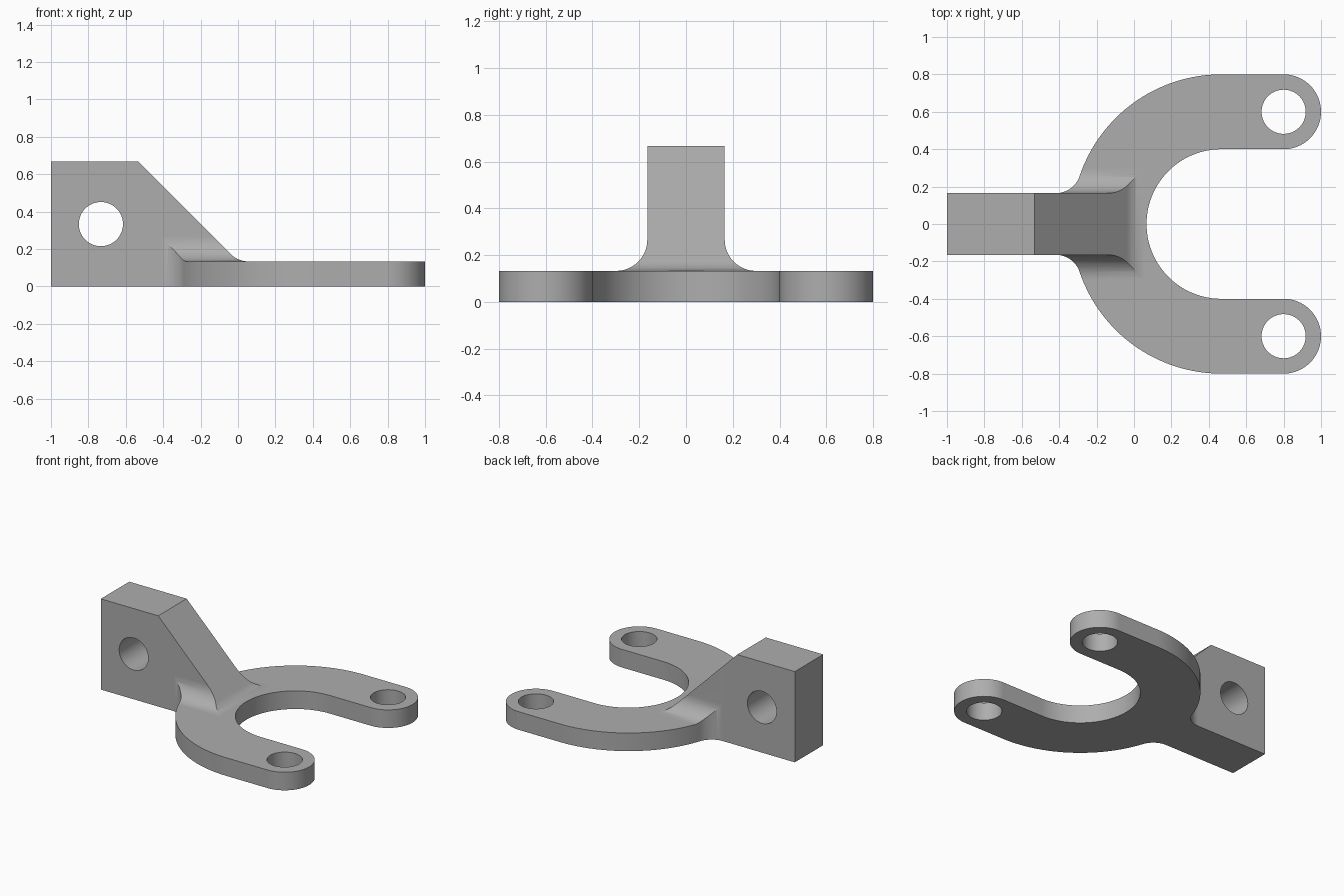
import bpy
import bmesh
from math import sin, cos, pi, sqrt, tan
from mathutils import Matrix, Vector

cube = bpy.data.objects.get("Cube")
if cube:
    bpy.data.objects.remove(cube, do_unlink=True)

T = 0.1333            # plate thickness
H = 0.667             # lug height
W = 0.165             # lug half width
F = 0.1333            # fillet radius
CX = 0.467            # centre of the fork bend
R_IN, R_OUT = 0.4, 0.8
R_END = (R_OUT - R_IN) / 2
R_MID = (R_OUT + R_IN) / 2
ARM_X = 1 - R_END     # arm eye centre
HOLE = 0.118

metal = bpy.data.materials.new("plain grey")
metal.use_nodes = True
grey = (0.42, 0.42, 0.42, 1)
metal.diffuse_color = grey
metal.node_tree.nodes["Principled BSDF"].inputs["Base Color"].default_value = grey


def arc(cx, cy, r, a0, a1, n):
    return [(cx + r * cos(a0 + (a1 - a0) * i / n),
             cy + r * sin(a0 + (a1 - a0) * i / n)) for i in range(n + 1)]


def prism(name, outline, place, depth):
    """Extrude a closed 2D outline; place maps (u, v) to the start point."""
    bm = bmesh.new()
    face = bm.faces.new([bm.verts.new(place(u, v)) for u, v in outline])
    res = bmesh.ops.extrude_face_region(bm, geom=[face])
    moved = [g for g in res["geom"] if isinstance(g, bmesh.types.BMVert)]
    bmesh.ops.translate(bm, verts=moved, vec=Vector(depth))
    bmesh.ops.recalc_face_normals(bm, faces=bm.faces)
    return finish(name, bm)


def rod(name, centre, axis):
    """Round cutter for a bolt hole."""
    bm = bmesh.new()
    turn = Matrix.Rotation(pi / 2, 4, 'X') if axis == 'Y' else Matrix()
    bmesh.ops.create_cone(bm, cap_ends=True, segments=64, radius1=HOLE, radius2=HOLE,
                          depth=1, matrix=Matrix.Translation(centre) @ turn)
    return finish(name, bm)


def finish(name, bm):
    mesh = bpy.data.meshes.new(name)
    bm.to_mesh(mesh)
    bm.free()
    mesh.materials.append(metal)
    ob = bpy.data.objects.new(name, mesh)
    bpy.context.collection.objects.link(ob)
    return ob


def combine(ob, tool, operation):
    tool.hide_render = True
    mod = ob.modifiers.new("cut", 'BOOLEAN')
    mod.operation, mod.object, mod.solver = operation, tool, 'EXACT'
    bpy.context.view_layer.objects.active = ob
    bpy.ops.object.modifier_apply(modifier=mod.name)
    bpy.data.objects.remove(tool, do_unlink=True)


# Plan outline of the fork and lug, upper half from the bend to the lug, then mirrored
fy = W + F
fx = CX - sqrt((R_OUT + F) ** 2 - fy ** 2)
turn = math_angle = Vector((CX - fx, -fy)).angle_signed(Vector((1, 0)))
half = arc(CX, 0, R_IN, pi, pi / 2, 40)
half += arc(ARM_X, R_MID, R_END, -pi / 2, pi / 2, 40)
half += arc(CX, 0, R_OUT, pi / 2, pi + turn, 48)
half += arc(fx, fy, F, turn, -pi / 2, 14)
half += [(-1, W)]
plan = half + [(x, -y) for x, y in reversed(half[1:])]
bracket = prism("fork_bracket", plan, lambda u, v: (u, v, 0), (0, 0, 1))

# Side profile: lug, sloping gusset and its fillet into the plate
toe = H - T - 0.533
reach = F * tan(pi / 8)
side = [(-1.2, -0.2), (1.2, -0.2), (1.2, T)]
side += arc(toe + reach, T + F, F, -pi / 2, -3 * pi / 4, 12)
side += [(toe - (H - T), H), (-1.2, H)]
combine(bracket, prism("side_profile", side, lambda u, v: (u, -1, v), (0, 2, 0)), 'INTERSECT')

# End profile: plate with the lug walls flaring into it
stem = W + 0.0006
right = [(1, -0.2), (1, T - 0.0003)]
right += arc(stem + F, T - 0.0003 + F, F, -pi / 2, -pi, 16)
right += [(stem, 1.2)]
end = right + [(-y, z) for y, z in reversed(right)]
combine(bracket, prism("end_profile", end, lambda u, v: (-1.3, u, v), (2.6, 0, 0)), 'INTERSECT')

# Bolt holes: one through the lug, one in each arm eye
combine(bracket, rod("lug_hole", (-0.733, 0, 0.333), 'Y'), 'DIFFERENCE')
for s in (-1, 1):
    combine(bracket, rod("arm_hole", (ARM_X, s * R_MID, 0), 'Z'), 'DIFFERENCE')

# Smooth curved walls with crisp edges
bpy.ops.object.select_all(action='DESELECT')
bracket.select_set(True)
bpy.context.view_layer.objects.active = bracket
bpy.ops.object.shade_smooth_by_angle(angle=pi / 7)
weighted = bracket.modifiers.new("even shading", 'WEIGHTED_NORMAL')
weighted.keep_sharp = True
